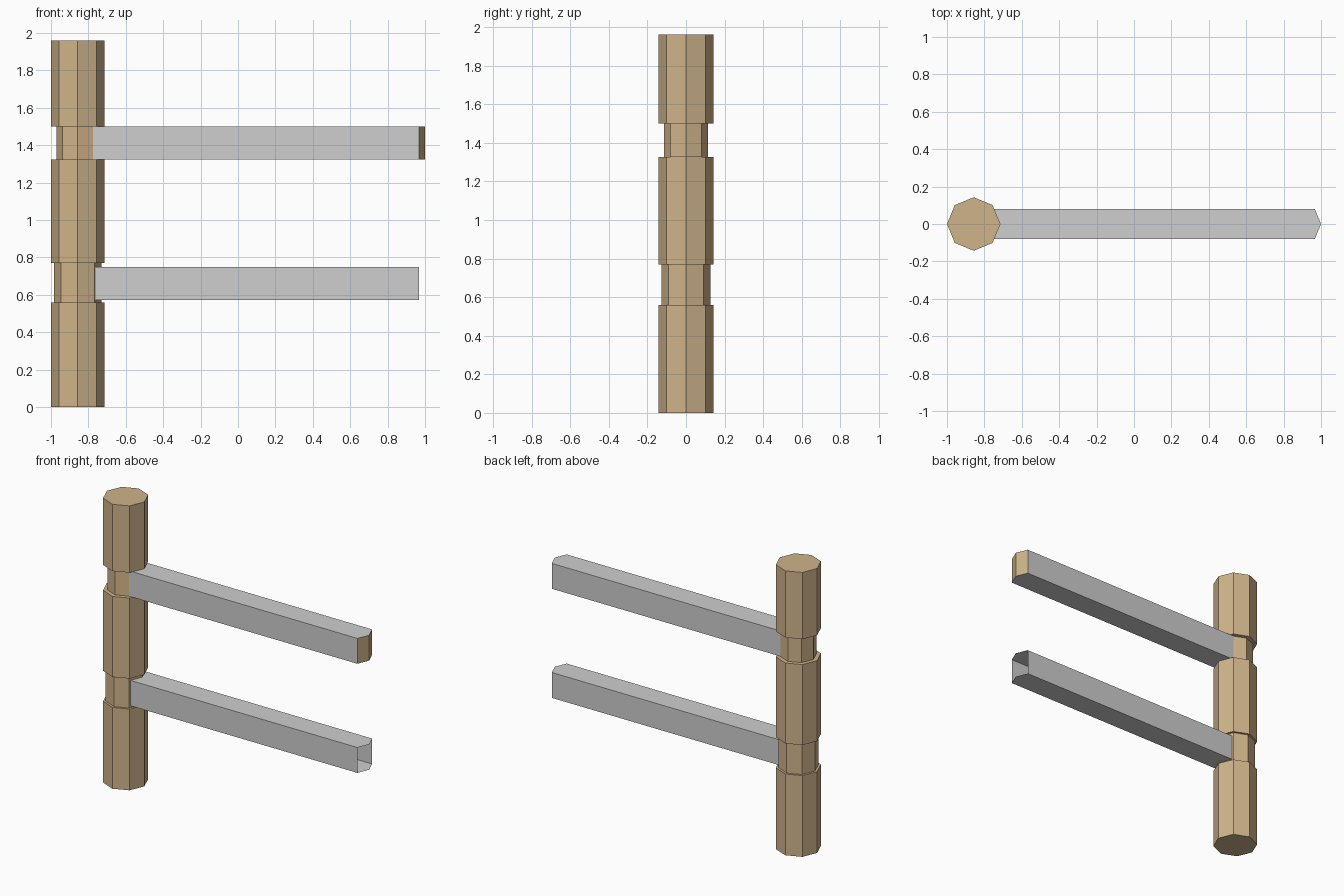
import bpy, bmesh, math

if "Cube" in bpy.data.objects:
    bpy.data.objects.remove(bpy.data.objects["Cube"])


def material(name, rgb):
    m = bpy.data.materials.new(name)
    m.diffuse_color = (*rgb, 1.0)
    m.use_nodes = True
    m.node_tree.nodes["Principled BSDF"].inputs["Base Color"].default_value = m.diffuse_color
    return m


wood = material("tan wood", (0.62, 0.455, 0.255))
worn = material("worn wood", (0.66, 0.47, 0.26))
grey = material("pale grey", (0.62, 0.62, 0.62))

CX = -0.857                     # post centre
NECK = 0.114                    # upper groove radius
C45 = math.cos(math.pi / 4)
HALF = NECK * C45               # beam half width
SHIFT = 1.0 - (CX + NECK)       # how far the groove facets are pulled out


def finish(bm, name, mats):
    me = bpy.data.meshes.new(name)
    bm.to_mesh(me)
    bm.free()
    for m in mats:
        me.materials.append(m)
    ob = bpy.data.objects.new(name, me)
    bpy.context.collection.objects.link(ob)
    return ob


# Octagonal post with two grooves
def make_post():
    bm = bmesh.new()
    R, LOW = 0.143, 0.127
    profile = [(R, 0), (R, 0.56), (LOW, 0.56), (LOW, 0.77), (R, 0.77),
               (R, 1.325), (NECK, 1.325), (NECK, 1.5), (R, 1.5), (R, 1.96)]
    rings = [[bm.verts.new((CX + r * math.cos(i * math.pi / 4),
                            r * math.sin(i * math.pi / 4), z))
              for i in range(8)] for r, z in profile]
    for k, (a, b) in enumerate(zip(rings, rings[1:])):
        for i in range(8):
            j = (i + 1) % 8
            upper_groove = k == 6
            if upper_groove and i in (0, 7):
                continue        # the upper beam joins here
            f = bm.faces.new((a[i], a[j], b[j], b[i]))
            if upper_groove and i in (1, 6):
                f.material_index = 1
    bm.faces.new(rings[0][::-1])
    bm.faces.new(rings[-1])
    finish(bm, "post", [wood, worn])


# Beam pulled out of the groove facets, with or without its wooden end
def make_beam(name, z0, z1, capped):
    bm = bmesh.new()
    xs, xt = CX + HALF, CX + NECK
    outline = [(xs, -HALF), (xs + SHIFT, -HALF), (xt + SHIFT, 0),
               (xs + SHIFT, HALF), (xs, HALF), (xt, 0)]
    lo = [bm.verts.new((x, y, z0)) for x, y in outline]
    hi = [bm.verts.new((x, y, z1)) for x, y in outline]
    # top and bottom, split along the centre line
    for q in ((0, 1, 2, 5), (5, 2, 3, 4)):
        bm.faces.new([hi[i] for i in q])
        bm.faces.new([lo[i] for i in reversed(q)])
    # long sides, then the pointed end
    for i in (0, 3) + ((1, 2) if capped else ()):
        f = bm.faces.new((lo[i], lo[i + 1], hi[i + 1], hi[i]))
        f.material_index = 1 if i in (1, 2) else 0
    # merge the split halves so the top and bottom stay single flat faces
    mid = [e for e in bm.edges
           if {e.verts[0], e.verts[1]} in ({lo[2], lo[5]}, {hi[2], hi[5]})]
    bmesh.ops.dissolve_edges(bm, edges=mid, use_verts=False)
    finish(bm, name, [grey, wood])


make_post()
make_beam("upper_rail", 1.325, 1.5, True)
make_beam("lower_rail", 0.573, 0.748, False)
